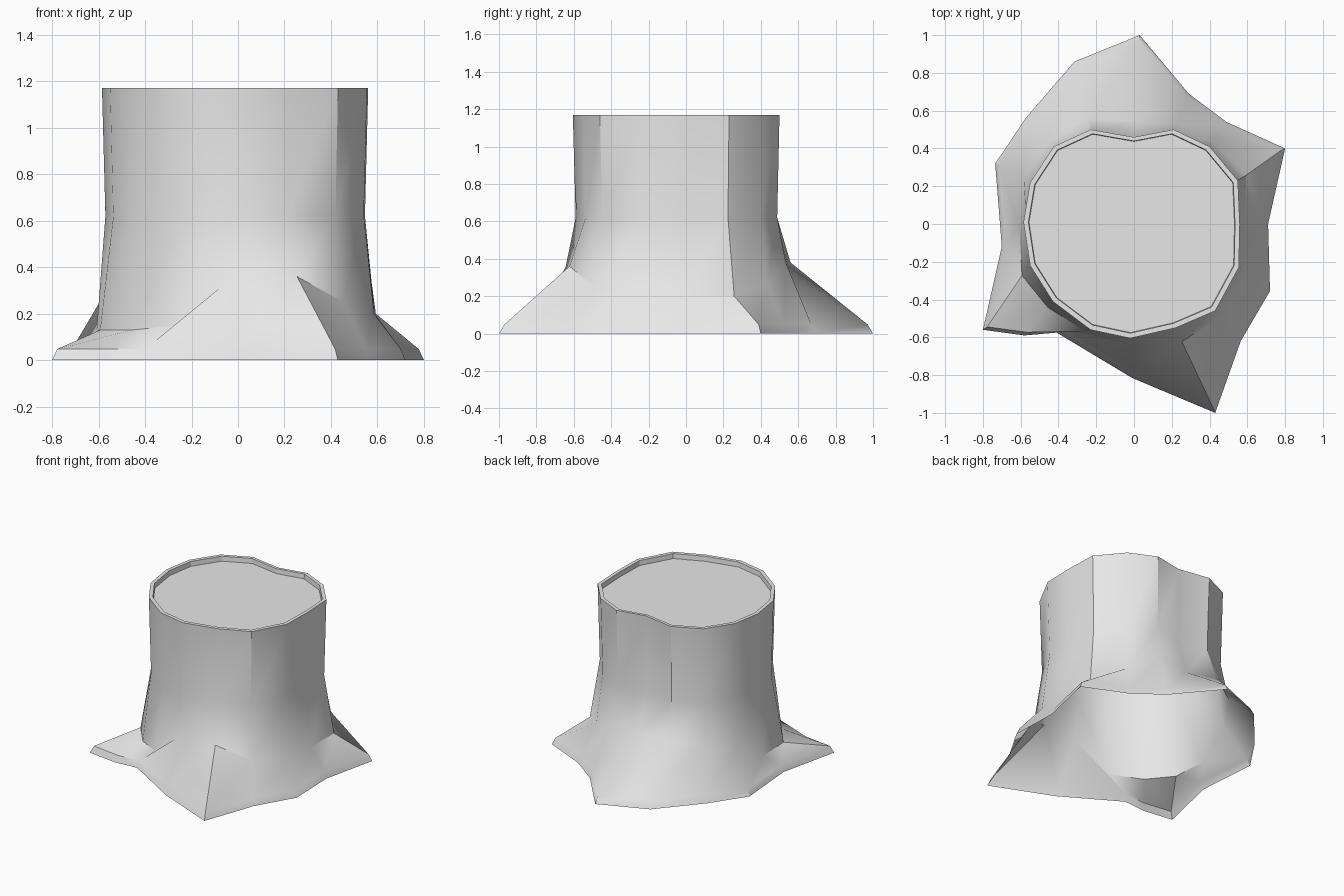
import bpy, bmesh
from mathutils import Vector

if "Cube" in bpy.data.objects:
    bpy.data.objects.remove(bpy.data.objects["Cube"])

# One row per spoke, clockwise from the back: trunk x, y, foot x, y, height where the root flare starts
SPOKES = [
    (0.00, 0.46, 0.03, 1.00, 0.34), (0.21, 0.50, 0.29, 0.69, 0.38),
    (0.40, 0.41, 0.49, 0.54, 0.27), (0.55, 0.23, 0.80, 0.40, 0.20),
    (0.56, 0.00, 0.71, 0.00, 0.20), (0.555, -0.23, 0.72, -0.355, 0.20),
    (0.43, -0.46, 0.565, -0.62, 0.25), (0.22, -0.55, 0.43, -1.00, 0.36),
    (-0.02, -0.605, -0.01, -0.815, 0.36), (-0.23, -0.56, -0.41, -0.575, 0.15),
    (-0.43, -0.41, -0.58, -0.59, 0.13), (-0.55, -0.22, -0.80, -0.56, 0.13),
    (-0.585, 0.01, -0.70, -0.12, 0.13), (-0.55, 0.22, -0.735, 0.32, 0.27),
    (-0.425, 0.41, -0.57, 0.565, 0.35), (-0.23, 0.50, -0.315, 0.86, 0.38),
]
TOP = 1.17
trunk = [Vector(s[0:2]) for s in SPOKES]
foot = [Vector(s[2:4]) for s in SPOKES]
flare = [s[4] for s in SPOKES]

grey = bpy.data.materials.new("plain grey")
grey.diffuse_color = (0.8, 0.8, 0.8, 1)
grey.use_nodes = True
grey.node_tree.nodes["Principled BSDF"].inputs["Base Color"].default_value = grey.diffuse_color


def loft(name, rings, cap=False):
    """Skin a stack of closed rings, listed from bottom/outside up."""
    bm = bmesh.new()
    loops = [[bm.verts.new(p) for p in ring] for ring in rings]
    n = len(SPOKES)
    for low, high in zip(loops, loops[1:]):
        for i in range(n):
            j = (i + 1) % n
            bm.faces.new((low[j], low[i], high[i], high[j]))
    if cap:
        bm.faces.new(loops[-1][::-1])
    mesh = bpy.data.meshes.new(name)
    bm.to_mesh(mesh)
    bm.free()
    mesh.materials.append(grey)
    ob = bpy.data.objects.new(name, mesh)
    bpy.context.collection.objects.link(ob)
    return ob


def flat_ring(points, scale, z):
    return [(p.x * scale, p.y * scale, z) for p in points]


# Hollow trunk flaring into roots, with a bevelled foot edge
shoulder = [(*(t * 1.01 + (f - t) * 0.15), z) for t, f, z in zip(trunk, foot, flare)]
bark = loft("stump_bark", [
    flat_ring(foot, 1.0, 0.0),
    flat_ring(foot, 0.972, 0.048),
    shoulder,
    flat_ring(trunk, 0.975, 0.62),
    flat_ring(trunk, 1.0, TOP),
])
bpy.context.view_layer.objects.active = bark
bark.select_set(True)
bpy.ops.object.shade_smooth_by_angle(angle=0.6)

# Thin rim and the slightly sunken cut face
loft("cut_top", [
    flat_ring(trunk, 1.0, TOP),
    flat_ring(trunk, 0.955, TOP),
    flat_ring(trunk, 0.95, TOP - 0.035),
], cap=True)
